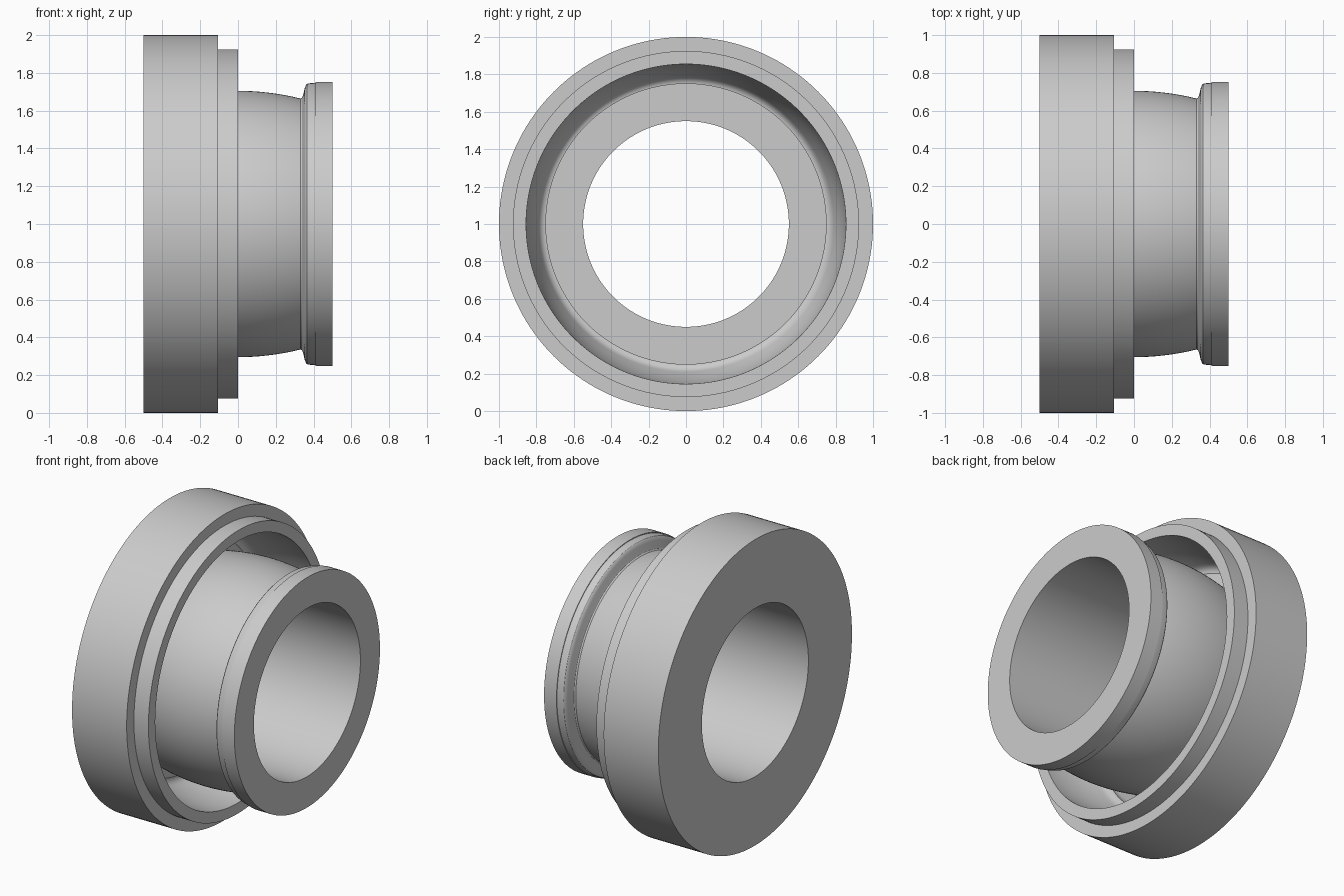
import bpy, bmesh, math

old = bpy.data.objects.get("Cube")
if old:
    bpy.data.objects.remove(old, do_unlink=True)

SEGMENTS = 160
CENTRE_Z = 1.0

steel = bpy.data.materials.new("grey_steel")
steel.use_nodes = True
GREY = (0.6, 0.6, 0.6, 1.0)
steel.diffuse_color = GREY
steel.node_tree.nodes["Principled BSDF"].inputs["Base Color"].default_value = GREY


def lathe(name, profile):
    """Revolve a closed loop of (x, radius) points round the x axis."""
    bm = bmesh.new()
    rings = []
    for i in range(SEGMENTS):
        a = math.tau * i / SEGMENTS
        rings.append([bm.verts.new((x, r * math.cos(a), CENTRE_Z + r * math.sin(a)))
                      for x, r in profile])
    n = len(profile)
    for i in range(SEGMENTS):
        p, q = rings[i], rings[(i + 1) % SEGMENTS]
        for j in range(n):
            k = (j + 1) % n
            bm.faces.new((p[j], p[k], q[k], q[j]))
    bmesh.ops.recalc_face_normals(bm, faces=bm.faces)
    mesh = bpy.data.meshes.new(name)
    bm.to_mesh(mesh)
    bm.free()
    mesh.materials.append(steel)
    obj = bpy.data.objects.new(name, mesh)
    bpy.context.collection.objects.link(obj)
    bpy.ops.object.select_all(action="DESELECT")
    obj.select_set(True)
    bpy.context.view_layer.objects.active = obj
    bpy.ops.object.shade_smooth_by_angle(angle=math.radians(32))
    return obj


# Outer housing with stepped front rim
housing = [(-0.5, 0.55), (-0.5, 1.0), (-0.105, 1.0), (-0.105, 0.925), (0, 0.925)]

# Spherical seat inside the housing
SEAT_R = 0.855
seat = [(x, math.sqrt(SEAT_R ** 2 - x ** 2))
        for x in (-0.32 * i / 12 for i in range(13))]

# Rounded corner at the bottom of the recess
corner = [(-0.338, 0.786), (-0.352, 0.777), (-0.362, 0.764), (-0.366, 0.75)]

# Lip blending into the crowned neck, the same at both ends
lip = [(0.332, 0.664), (0.34, 0.67), (0.346, 0.688), (0.353, 0.718),
       (0.359, 0.735), (0.366, 0.742)]
neck = [(x, 0.705 - 0.041 * (x / 0.332) ** 2)
        for x in (-0.32 + 0.64 * i / 20 for i in range(21))]
inner_lip = [(-x, r) for x, r in reversed(lip)]

# End flange
flange = [(0.38, 0.745), (0.41, 0.747), (0.41, 0.752), (0.5, 0.752), (0.5, 0.55)]

lathe("flanged_ring", housing + seat + corner + inner_lip + neck + lip + flange)
